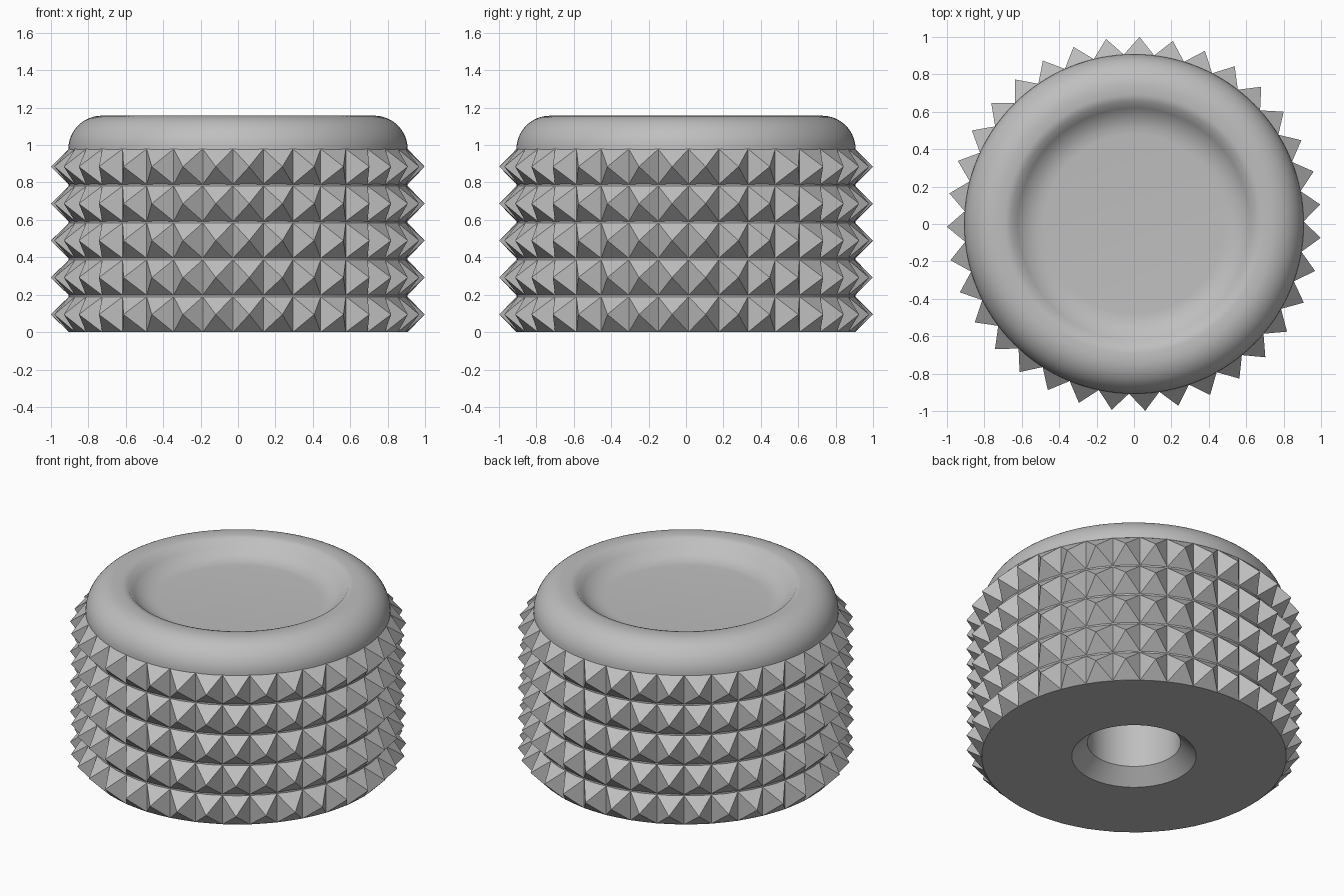
import bpy, bmesh
from math import sin, cos, pi, radians

SEGMENTS = 128
RADIUS = 0.907
SPIKES, ROWS = 35, 5

cube = bpy.data.objects.get("Cube")
if cube:
    bpy.data.objects.remove(cube, do_unlink=True)

grey = bpy.data.materials.new("plain grey")
grey.use_nodes = True
colour = (0.52, 0.52, 0.52, 1)
grey.diffuse_color = colour
grey.node_tree.nodes["Principled BSDF"].inputs["Base Color"].default_value = colour


def make_object(name, bm):
    bmesh.ops.recalc_face_normals(bm, faces=bm.faces)
    mesh = bpy.data.meshes.new(name)
    bm.to_mesh(mesh)
    bm.free()
    mesh.materials.append(grey)
    obj = bpy.data.objects.new(name, mesh)
    bpy.context.collection.objects.link(obj)
    return obj


def lathe(name, profile):
    """Spin a closed (radius, height) profile around the z axis."""
    bm = bmesh.new()
    verts = [bm.verts.new((r, 0, z)) for r, z in profile]
    edges = [bm.edges.new(pair) for pair in zip(verts, verts[1:])]
    bmesh.ops.spin(bm, geom=verts + edges, cent=(0, 0, 0), axis=(0, 0, 1),
                   angle=2 * pi, steps=SEGMENTS)
    bmesh.ops.remove_doubles(bm, verts=bm.verts, dist=0.0001)
    obj = make_object(name, bm)
    bpy.ops.object.select_all(action='DESELECT')
    obj.select_set(True)
    bpy.context.view_layer.objects.active = obj
    bpy.ops.object.shade_smooth_by_angle(angle=radians(40))
    return obj


# Drum with a chamfered blind bore underneath
lathe("drum", [(0, 0.7), (0.277, 0.7), (0.277, 0.09), (0.37, 0),
               (0.905, 0), (0.905, 0.977), (0, 0.977)])

# Rounded cap with a shallow dish in the top
BEND = 0.18
cap = [(0, 0.977), (RADIUS, 0.977)]
for i in range(1, 17):
    a = i / 16 * pi / 2
    cap.append((RADIUS - BEND + BEND * cos(a), 0.977 + BEND * sin(a)))
cap += [(0.69, 1.157), (0.655, 1.15), (0.62, 1.11), (0.57, 1.075),
        (0.52, 1.058), (0.48, 1.055), (0, 1.055)]
lathe("dished_cap", cap)

# Rows of flat-sided pyramid studs
PITCH, HALF = 0.1975, 0.0945
for row in range(ROWS):
    bm = bmesh.new()
    mid = HALF + PITCH * row
    for k in range(SPIKES):
        step = 2 * pi / SPIKES
        a = radians(88.3) + k * step
        base = []
        for side, up in ((-1, -1), (1, -1), (1, 1), (-1, 1)):
            b = a + side * step / 2
            base.append(bm.verts.new((RADIUS * cos(b), RADIUS * sin(b), mid + up * HALF)))
        tip = bm.verts.new((cos(a), sin(a), mid))
        bm.faces.new(base)
        for i in range(4):
            bm.faces.new((base[i], base[(i + 1) % 4], tip))
    make_object(f"stud_row_{row + 1}", bm)
